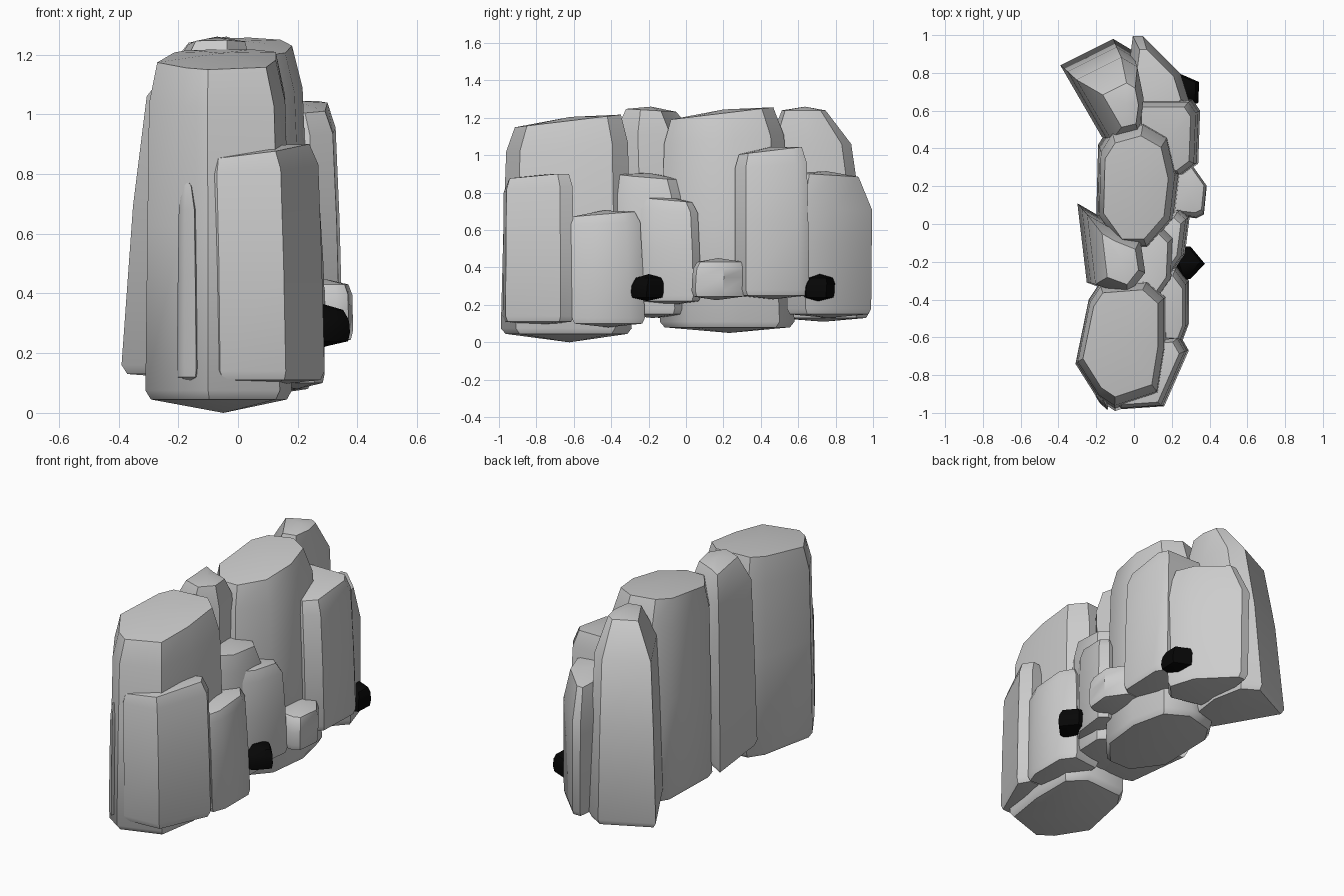
import bpy
import bmesh
import math
from mathutils import Vector

default_cube = bpy.data.objects.get("Cube")
if default_cube:
    bpy.data.objects.remove(default_cube, do_unlink=True)


def make_material(name, value):
    material = bpy.data.materials.new(name)
    color = (value, value, value, 1)
    material.diffuse_color = color
    material.use_nodes = True
    material.node_tree.nodes["Principled BSDF"].inputs["Base Color"].default_value = color
    return material


stone = make_material("grey stone", 0.61)
dark = make_material("black stone", 0.002)


def rock(name, outline, base, top, shoulder=0.15, waist=0.96, crown=0.8,
         lean=(0, 0), slope=(0, 0), keel=0.02, material=stone):
    """Loft a footprint up through a shoulder to a tilted, slightly domed crown."""
    points = [Vector(p) for p in outline]
    center = sum(points, Vector((0, 0))) / len(points)
    lean, slope = Vector(lean), Vector(slope)
    height = top - base
    # Each level: height, footprint scale, share of the lean, share of the slope
    levels = [
        (base, 0.93, 0, 0),
        (base + 0.03, 1, 0, 0),
        (base + height * 0.5, (1 + waist) / 2, 0.25, 0),
        (top - shoulder, waist, 0.6, 0.6),
        (top - 0.02, crown, 1, 1),
    ]
    bm = bmesh.new()
    rings = []
    for z, scale, lean_share, slope_share in levels:
        ring = []
        for p in points:
            offset = (p - center) * scale
            xy = center + offset + lean * lean_share
            ring.append(bm.verts.new((*xy, z + slope.dot(offset) * slope_share)))
        rings.append(ring)
    count = len(points)
    for low, high in zip(rings, rings[1:]):
        for i in range(count):
            j = (i + 1) % count
            bm.faces.new((low[i], low[j], high[j], high[i]))
    # Pointed underside and gently domed crown
    under = bm.verts.new((*center, base - keel))
    peak = bm.verts.new((*(center + lean), top))
    for i in range(count):
        j = (i + 1) % count
        bm.faces.new((rings[0][j], rings[0][i], under))
        bm.faces.new((rings[-1][i], rings[-1][j], peak))
    bmesh.ops.recalc_face_normals(bm, faces=bm.faces)
    mesh = bpy.data.meshes.new(name)
    bm.to_mesh(mesh)
    bm.free()
    mesh.materials.append(material)
    obj = bpy.data.objects.new(name, mesh)
    bpy.context.collection.objects.link(obj)
    bpy.ops.object.select_all(action='DESELECT')
    obj.select_set(True)
    bpy.context.view_layer.objects.active = obj
    bpy.ops.object.shade_smooth_by_angle(angle=math.radians(40))


# Tall columns along the spine
rock("front_column",
     [(-.31, -.74), (-.19, -.93), (-.1, -.99), (.14, -.91), (.18, -.66),
      (.18, -.38), (.08, -.29), (-.18, -.31), (-.24, -.4)],
     .045, 1.205, shoulder=.16, waist=.93, crown=.81, lean=(-.01, .005),
     slope=(0, .12), keel=.045)
rock("middle_column",
     [(-.2, .04), (-.07, -.14), (.08, -.14), (.22, .02), (.25, .28),
      (.2, .5), (.06, .58), (-.12, .53), (-.19, .42)],
     .08, 1.245, shoulder=.16, waist=.89, crown=.76, lean=(-.015, -.03),
     slope=(0, .12), keel=.03)
rock("rear_column",
     [(-.39, .84), (-.17, .46), (0, .5), (.03, .72), (-.01, .92), (-.11, .98)],
     .13, 1.26, shoulder=.2, waist=.85, crown=.45, lean=(.07, -.1))
rock("left_column",
     [(-.3, .11), (-.25, -.31), (-.06, -.38), (.05, -.24), (.02, -.04), (-.18, .04)],
     .15, 1.26, shoulder=.15, waist=.88, crown=.55, lean=(.05, -.05), slope=(0, -.06))

# Shorter columns on the right flank
rock("front_side_column",
     [(-.08, -.95), (-.06, -.98), (.16, -.965), (.29, -.67), (.25, -.6), (-.02, -.61)],
     .11, .895, shoulder=.08, waist=.97, crown=.87, lean=(-.025, 0), slope=(.12, .04))
rock("low_side_column",
     [(.06, -.6), (.26, -.61), (.29, -.53), (.29, -.3), (.23, -.22), (.06, -.24)],
     .1, .705, shoulder=.07, waist=.95, crown=.85, slope=(0, .08), lean=(-.02, -.025))
rock("inner_column",
     [(-.06, -.36), (.14, -.38), (.21, -.28), (.22, -.06), (.14, .02), (-.04, 0)],
     .15, .905, shoulder=.12, crown=.82, lean=(-.02, -.02), slope=(-.05, -.08))
rock("center_side_column",
     [(.06, -.23), (.2, -.26), (.27, -.16), (.295, .04), (.25, .08), (.08, .06)],
     .22, .78, shoulder=.08, waist=.97, crown=.83, lean=(-.03, -.02), slope=(0, -.09))
rock("small_side_stone",
     [(.16, .05), (.33, .03), (.37, .05), (.385, .2), (.3, .32), (.16, .32)],
     .245, .45, shoulder=.055, waist=.98, crown=.85, lean=(0, .01))
rock("rear_side_column",
     [(.04, .29), (.26, .26), (.34, .32), (.35, .6), (.31, .66), (.04, .66)],
     .25, 1.045, shoulder=.1, waist=.96, crown=.84, lean=(-.03, -.01), slope=(0, .12))
rock("rear_end_column",
     [(-.05, .6), (.2, .54), (.29, .64), (.24, .8), (.05, .99), (0, .99)],
     .15, .915, shoulder=.2, waist=1.05, crown=.75, lean=(0, -.01), slope=(0, -.06))

# Narrow splinter on the front face
rock("front_splinter",
     [(-.2, -.86), (-.205, -.91), (-.18, -.95), (-.14, -.985), (-.13, -.93)],
     .12, .78, shoulder=.1, waist=.8, crown=.45, lean=(0, .01))

# Small dark lumps on the right flank
rock("front_dark_lump",
     [(.22, -.21), (.25, -.3), (.3, -.29), (.375, -.21), (.3, -.12), (.25, -.12)],
     .24, .365, shoulder=.05, waist=.94, crown=.75, lean=(0, .01), material=dark)
rock("rear_dark_lump",
     [(.2, .72), (.25, .62), (.34, .64), (.345, .75), (.23, .8)],
     .24, .365, shoulder=.05, waist=.94, crown=.75, lean=(0, .01), material=dark)
